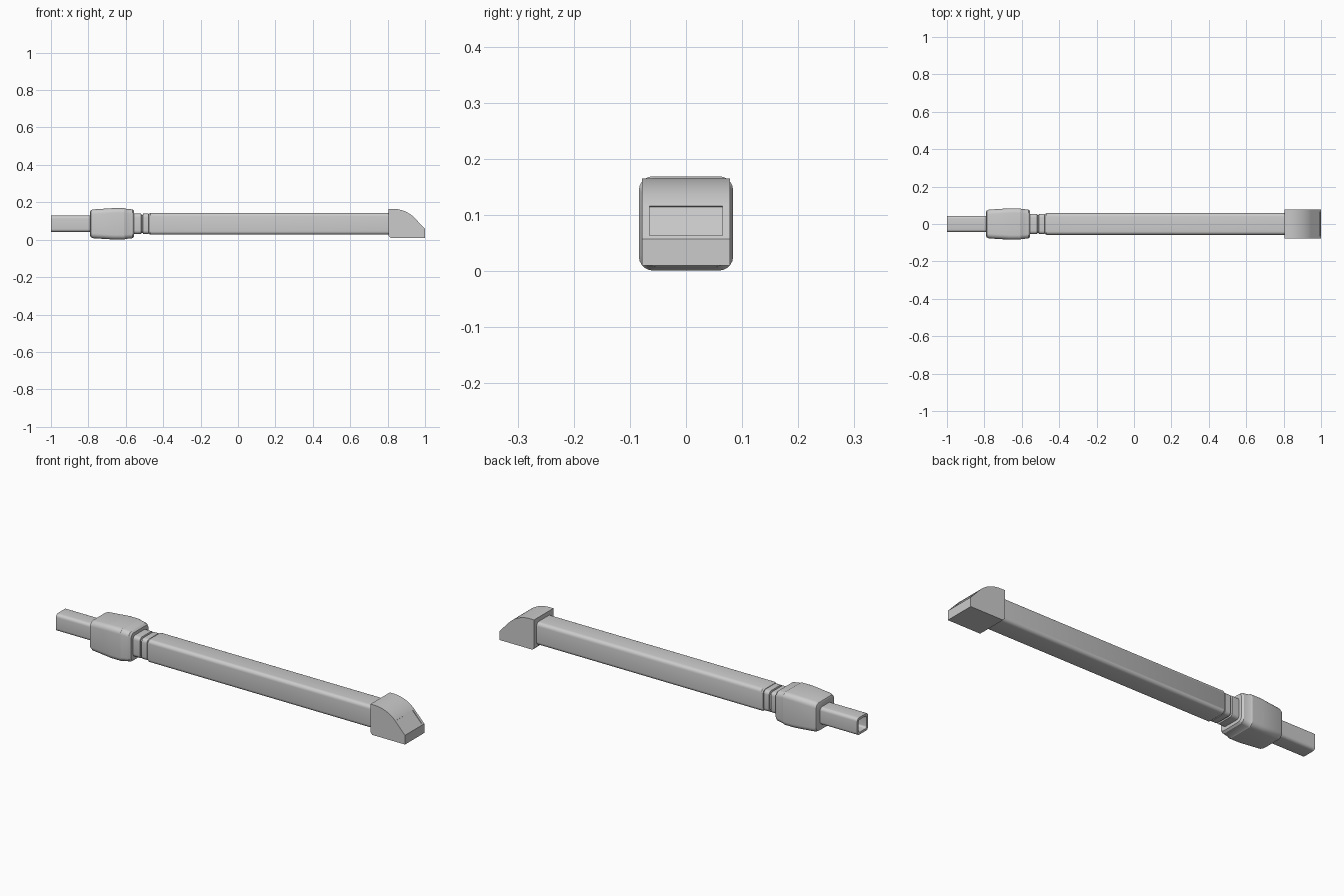
import bpy, bmesh, math
from mathutils import Matrix

if "Cube" in bpy.data.objects:
    bpy.data.objects.remove(bpy.data.objects["Cube"])

ZC = 0.085  # height of the tube axis


def finish(bm, name):
    bmesh.ops.recalc_face_normals(bm, faces=bm.faces)
    me = bpy.data.meshes.new(name)
    bm.to_mesh(me)
    bm.free()
    ob = bpy.data.objects.new(name, me)
    bpy.context.collection.objects.link(ob)
    return ob


def smooth(ob, deg=30):
    bpy.ops.object.select_all(action='DESELECT')
    ob.select_set(True)
    bpy.context.view_layer.objects.active = ob
    bpy.ops.object.shade_smooth_by_angle(angle=math.radians(deg))


def loft(name, sections, seg=5):
    """Skin rounded-square sections (x, half size, corner radius) along x."""
    bm = bmesh.new()
    rings = []
    for x, h, r in sections:
        ring = []
        for q, (sy, sz) in enumerate([(1, 1), (-1, 1), (-1, -1), (1, -1)]):
            for i in range(seg + 1):
                a = (q + i / seg) * math.pi / 2
                ring.append(bm.verts.new((x, sy * (h - r) + r * math.cos(a),
                                          ZC + sz * (h - r) + r * math.sin(a))))
        rings.append(ring)
    n = len(rings[0])
    for a, b in zip(rings, rings[1:]):
        for i in range(n):
            bm.faces.new((a[i], a[(i + 1) % n], b[(i + 1) % n], b[i]))
    bm.faces.new(rings[0])
    bm.faces.new(rings[-1])
    ob = finish(bm, name)
    smooth(ob)
    return ob


# Hollow connector tube: from the inner floor out to the rim and back
loft("connector_tube", [(-0.62, 0.032, 0.010), (-1.0, 0.032, 0.010),
                        (-1.0, 0.044, 0.016), (-0.60, 0.044, 0.016)])

# Swollen collar
loft("collar", [(-0.79, 0.066, 0.022), (-0.787, 0.072, 0.024), (-0.775, 0.077, 0.025),
                (-0.665, 0.084, 0.025), (-0.607, 0.084, 0.025), (-0.602, 0.081, 0.024),
                (-0.565, 0.077, 0.024), (-0.556, 0.070, 0.022)])

# Ribbed neck
neck = [(-0.57, 0.054, 0.018)]
for x in (-0.548, -0.508):
    neck += [(x, 0.054, 0.018), (x + 0.030, 0.054, 0.018),
             (x + 0.032, 0.048, 0.016), (x + 0.038, 0.048, 0.016)]
loft("ribbed_neck", neck + [(-0.46, 0.048, 0.016)])

# Long main tube
loft("main_tube", [(-0.475, 0.054, 0.017), (-0.468, 0.058, 0.018), (0.82, 0.058, 0.018)])

# Nozzle head: side profile with an arc, then a flat slope
prof = [(0.805, 0.02), (0.805, 0.165)]
x0, r, end = 0.828, 0.165, math.radians(44)
for i in range(11):
    a = end * i / 10
    prof.append((x0 + r * math.sin(a), 0.165 - r * (1 - math.cos(a))))
slope_top = prof[-1]
prof += [(1.0, 0.057), (1.0, 0.010), (0.815, 0.010)]
bm = bmesh.new()
face = bm.faces.new([bm.verts.new((x, -0.078, z)) for x, z in prof])
ext = bmesh.ops.extrude_face_region(bm, geom=[face])
bmesh.ops.translate(bm, vec=(0, 0.156, 0),
                    verts=[v for v in ext["geom"] if isinstance(v, bmesh.types.BMVert)])
head = finish(bm, "nozzle_head")

# Shallow panel recessed into the slope
dx, dz = 1.0 - slope_top[0], 0.057 - slope_top[1]
ang = math.atan2(-dz, dx)
length = math.hypot(dx, dz)
depth = 0.003
bm = bmesh.new()
bmesh.ops.create_cube(bm, size=1, matrix=Matrix.Translation(
    (slope_top[0] + dx * 0.47, 0, slope_top[1] + dz * 0.47))
    @ Matrix.Rotation(ang, 4, 'Y')
    @ Matrix.Translation((0, 0, 0.02 - depth))
    @ Matrix.Diagonal((length * 0.86, 0.13, 0.04, 1)))
cutter = finish(bm, "panel_cutter")
cutter.hide_render = True
cutter.hide_set(True)
mod = head.modifiers.new("panel", 'BOOLEAN')
mod.operation = 'DIFFERENCE'
mod.solver = 'EXACT'
mod.object = cutter
bpy.context.view_layer.objects.active = head
head.select_set(True)
bpy.ops.object.modifier_apply(modifier=mod.name)
bpy.data.objects.remove(cutter)
smooth(head)
